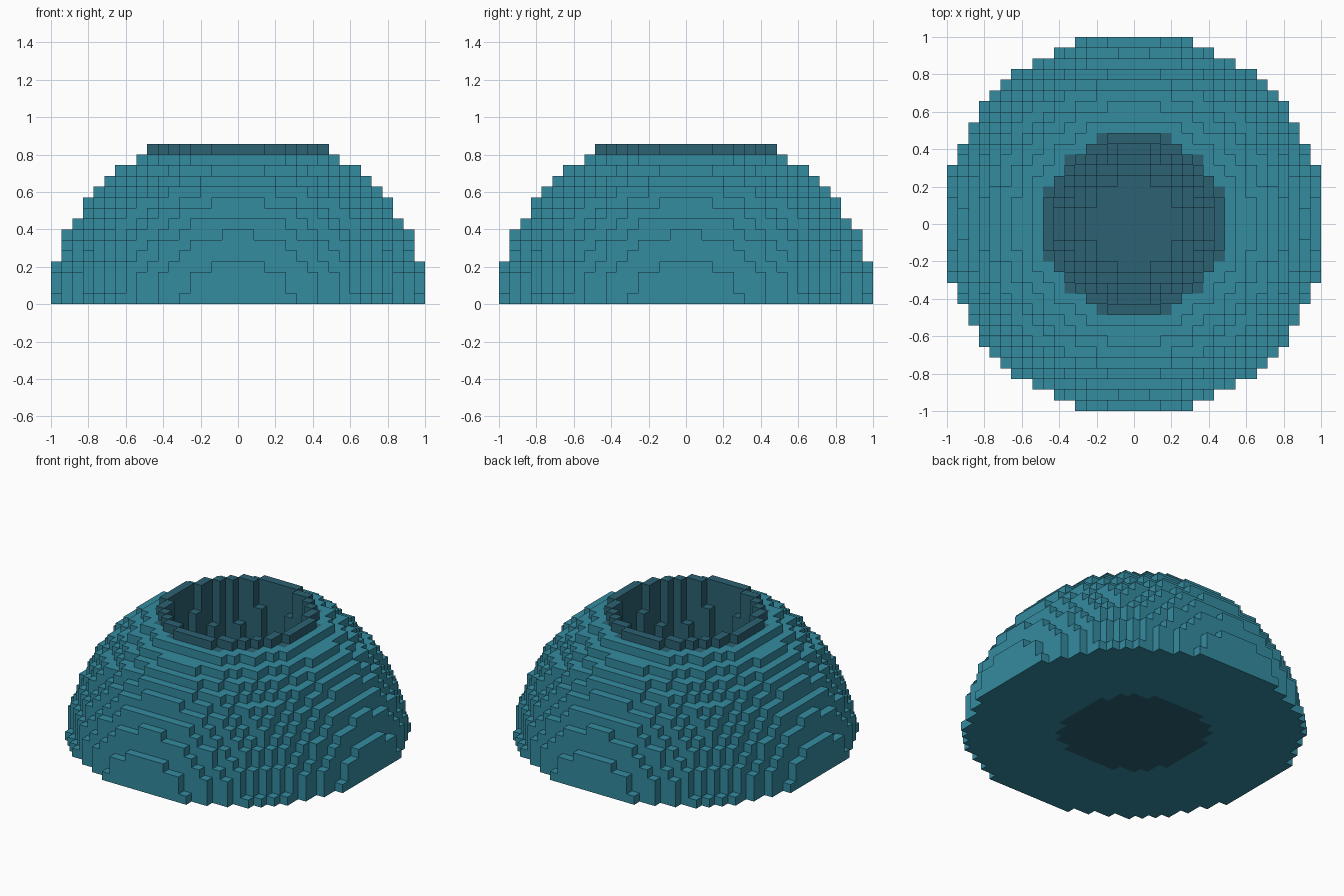
import bpy, bmesh

if "Cube" in bpy.data.objects:
    bpy.data.objects.remove(bpy.data.objects["Cube"])

U = 2 / 35          # edge of one cube
LAYERS = 15
TOP = LAYERS - 1


def material(name, rgb):
    m = bpy.data.materials.new(name)
    m.diffuse_color = (*rgb, 1)
    m.use_nodes = True
    m.node_tree.nodes["Principled BSDF"].inputs["Base Color"].default_value = m.diffuse_color
    return m


def in_cavity(i, j, k):
    """Steep-sided bowl, open at the top, with a one-cube floor."""
    if k < 1:
        return False
    if k > TOP:
        return i * i + j * j <= 7.3 ** 2
    r = 7.3 * (1 - ((TOP - k) / 14) ** 3) ** (1 / 3)
    return i * i + j * j <= r * r


def in_dome(i, j, k):
    """Slightly flattened ball cut off at the ground and the rim."""
    if not 0 <= k <= TOP:
        return False
    g = 1.655 + 1.015 * k
    return i * i + j * j + g * g <= 319.9


def solid(i, j, k):
    return in_dome(i, j, k) and not in_cavity(i, j, k)


def is_dark(i, j, k, d):
    """Rim, bowl lining and the underside disc are dark."""
    r2 = i * i + j * j
    if k == TOP or in_cavity(i + d[0], j + d[1], k + d[2]):
        return True
    if k == TOP - 1 and d[2] == 1 and r2 <= 73:
        return True
    return k == 0 and d[2] == -1 and r2 <= 61


bm = bmesh.new()
verts = {}


def corner(p):
    if p not in verts:
        verts[p] = bm.verts.new((p[0] * U / 2, p[1] * U / 2, (p[2] + 1) * U / 2))
    return verts[p]


# Exposed cube faces of the hollow dome
for i in range(-17, 18):
    for j in range(-17, 18):
        for k in range(LAYERS):
            if not solid(i, j, k):
                continue
            c = (2 * i, 2 * j, 2 * k)
            for axis in range(3):
                for s in (-1, 1):
                    d = [0, 0, 0]
                    d[axis] = s
                    if solid(i + d[0], j + d[1], k + d[2]):
                        continue
                    a, b = (axis + 1) % 3, (axis + 2) % 3
                    quad = []
                    for u, v in ((-1, -1), (1, -1), (1, 1), (-1, 1)):
                        p = list(c)
                        p[axis] += s
                        p[a] += u
                        p[b] += v
                        quad.append(corner(tuple(p)))
                    f = bm.faces.new(quad if s > 0 else quad[::-1])
                    f.material_index = int(is_dark(i, j, k, d))

me = bpy.data.meshes.new("hollow_dome")
bm.to_mesh(me)
bm.free()
me.materials.append(material("teal", (0.034, 0.258, 0.352)))
me.materials.append(material("dark teal", (0.025, 0.122, 0.171)))
dome = bpy.data.objects.new("hollow_dome", me)
bpy.context.collection.objects.link(dome)
